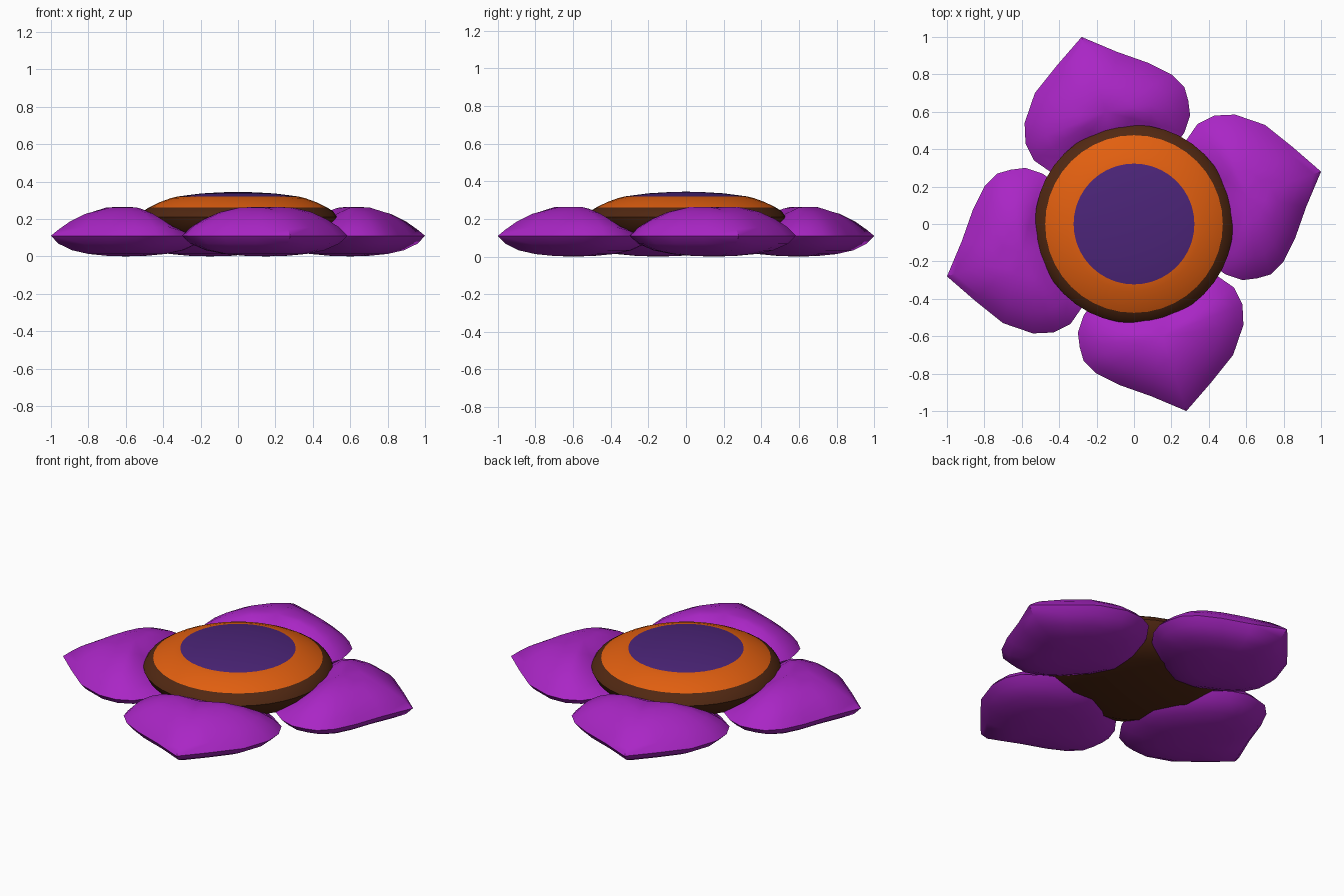
import bpy, bmesh, math
from mathutils import Vector, Matrix

if "Cube" in bpy.data.objects:
    bpy.data.objects.remove(bpy.data.objects["Cube"])


def material(name, rgb):
    m = bpy.data.materials.new(name)
    m.diffuse_color = (*rgb, 1)
    m.use_nodes = True
    m.node_tree.nodes["Principled BSDF"].inputs["Base Color"].default_value = m.diffuse_color
    return m


PURPLE = material("petal purple", (0.40, 0.019, 0.56))
ORANGE = material("ring orange", (0.76, 0.115, 0.005))
BROWN = material("cup brown", (0.082, 0.021, 0.006))
INDIGO = material("centre indigo", (0.072, 0.018, 0.19))


def finish(bm, name, mats, angle):
    bmesh.ops.recalc_face_normals(bm, faces=bm.faces)
    me = bpy.data.meshes.new(name)
    bm.to_mesh(me)
    bm.free()
    for m in mats:
        me.materials.append(m)
    ob = bpy.data.objects.new(name, me)
    bpy.context.collection.objects.link(ob)
    bpy.ops.object.select_all(action='DESELECT')
    ob.select_set(True)
    bpy.context.view_layer.objects.active = ob
    bpy.ops.object.shade_smooth_by_angle(angle=math.radians(angle))
    return ob


def bridge(bm, a, b, mat=0):
    n = len(a)
    for i in range(n):
        j = (i + 1) % n
        bm.faces.new((a[i], a[j], b[j], b[i])).material_index = mat


def cap(bm, ring, centre, mat=0):
    n = len(ring)
    for i in range(n):
        bm.faces.new((ring[i], ring[(i + 1) % n], centre)).material_index = mat


# Flower centre: one turned body, coloured in bands by radius
profile = [(0.34, 0.06), (0.45, 0.11), (0.51, 0.17), (0.53, 0.21), (0.51, 0.24),
           (0.475, 0.262), (0.42, 0.289), (0.36, 0.311), (0.323, 0.32),
           (0.20, 0.336), (0.10, 0.342)]
bands = [0] * 5 + [1] * 3 + [2] * 2
SIDES = 40
bm = bmesh.new()
rings = [[bm.verts.new((r * math.cos(2 * math.pi * k / SIDES),
                        r * math.sin(2 * math.pi * k / SIDES), z))
          for k in range(SIDES)] for r, z in profile]
for k, band in enumerate(bands):
    bridge(bm, rings[k], rings[k + 1], band)
cap(bm, rings[0], bm.verts.new((0, 0, 0.055)), 0)
cap(bm, rings[-1], bm.verts.new((0, 0, 0.345)), 2)
finish(bm, "flower_centre", (BROWN, ORANGE, INDIGO), 40)

# Petal outline (right-hand petal), starting at the pointed tip
outline = [(1.0, 0.28), (0.85, 0.41), (0.70, 0.53), (0.54, 0.585), (0.43, 0.58),
           (0.34, 0.535), (0.26, 0.42), (0.18, 0.25), (0.17, 0.10), (0.25, -0.05),
           (0.38, -0.19), (0.49, -0.27), (0.58, -0.30), (0.66, -0.29), (0.73, -0.27),
           (0.80, -0.20), (0.86, -0.08), (0.92, 0.09)]
CENTRE = Vector((0.60, 0.15))
EDGE_Z = 0.11
top_steps = [(0.90, 0.155), (0.74, 0.20), (0.55, 0.238), (0.32, 0.262)]
low_steps = [(0.90, 0.068), (0.72, 0.033), (0.50, 0.013), (0.25, 0.003)]


def petal_ring(bm, scale, z, upper):
    ring = []
    for i, p in enumerate(outline):
        q = CENTRE + (Vector(p) - CENTRE) * scale
        h = z
        if upper:
            # sink the inner end under the flower centre, crease the midline
            h -= max(0, 0.6 - q.length) * 0.5 * min(1, (z - EDGE_Z) / 0.12)
            if i == 0:
                h -= 0.012
        ring.append(bm.verts.new((q.x, q.y, h)))
    return ring


def petal(name, turn):
    bm = bmesh.new()
    edge = petal_ring(bm, 1, EDGE_Z, False)
    for steps, peak, upper in ((top_steps, 0.264, True), (low_steps, 0.0, False)):
        last = edge
        for s, z in steps:
            ring = petal_ring(bm, s, z, upper)
            bridge(bm, last, ring)
            last = ring
        cap(bm, last, bm.verts.new((CENTRE.x, CENTRE.y, peak)))
    bmesh.ops.rotate(bm, verts=bm.verts, cent=(0, 0, 0),
                     matrix=Matrix.Rotation(turn, 3, 'Z'))
    finish(bm, name, (PURPLE,), 50)


for k, side in enumerate(("right", "back", "left", "front")):
    petal("petal_" + side, k * math.pi / 2)
